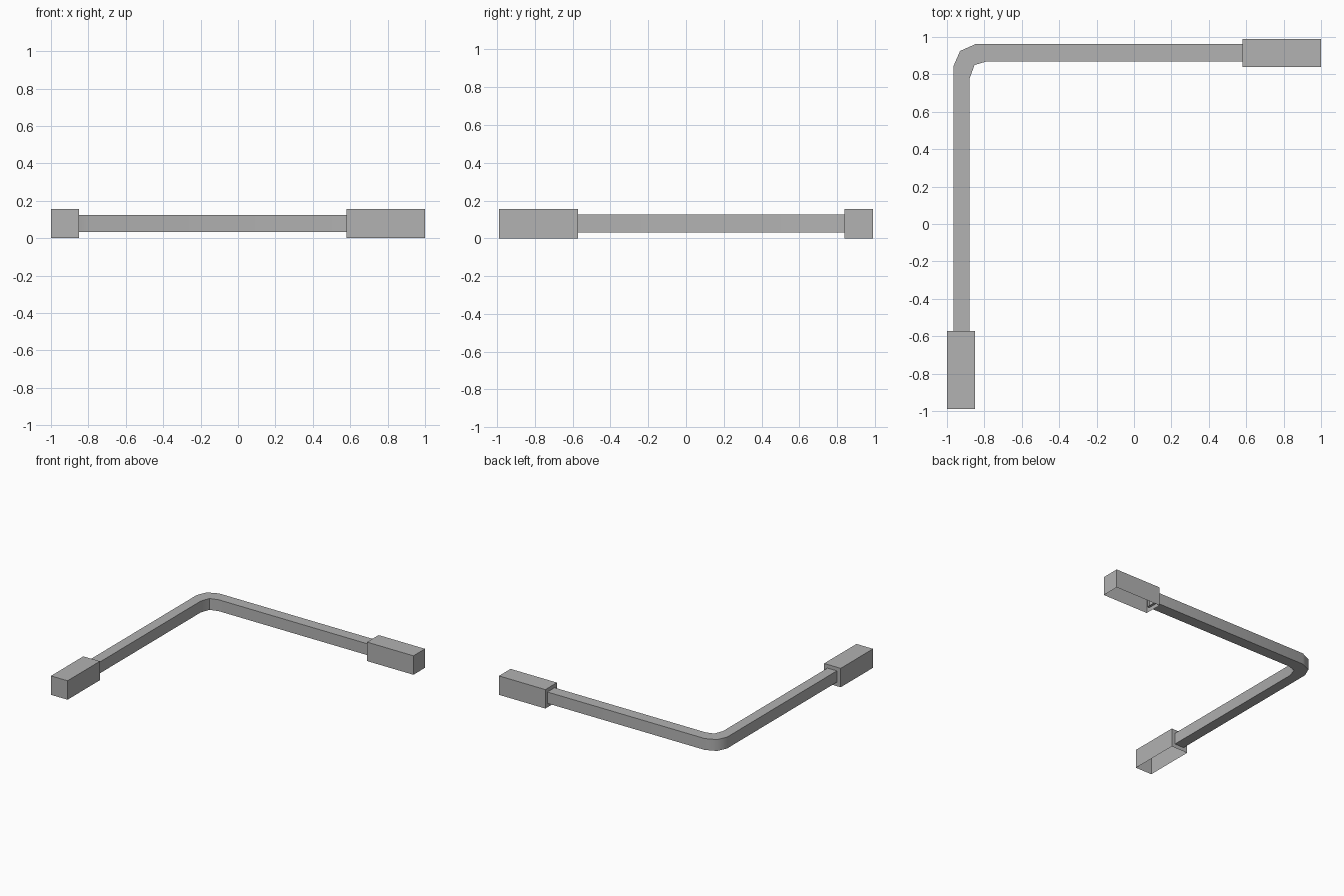
import bpy
import bmesh
import math

cube = bpy.data.objects.get("Cube")
if cube:
    bpy.data.objects.remove(cube, do_unlink=True)

grey = bpy.data.materials.new("plain grey")
grey.use_nodes = True
colour = (0.445, 0.445, 0.445, 1)
grey.diffuse_color = colour
grey.node_tree.nodes["Principled BSDF"].inputs["Base Color"].default_value = colour


def finish(bm, name):
    bmesh.ops.recalc_face_normals(bm, faces=bm.faces)
    mesh = bpy.data.meshes.new(name)
    bm.to_mesh(mesh)
    bm.free()
    mesh.materials.append(grey)
    obj = bpy.data.objects.new(name, mesh)
    bpy.context.collection.objects.link(obj)
    return obj


def end_sleeve(name, x0, x1, y0, y1, height=0.155):
    """Box with an open underside."""
    bm = bmesh.new()
    bmesh.ops.create_cube(bm, size=1)
    for v in bm.verts:
        v.co.x = x1 if v.co.x > 0 else x0
        v.co.y = y1 if v.co.y > 0 else y0
        v.co.z = height if v.co.z > 0 else 0
    bmesh.ops.recalc_face_normals(bm, faces=bm.faces)
    under = [f for f in bm.faces if f.normal.z < -0.5]
    bmesh.ops.delete(bm, geom=under, context='FACES_ONLY')
    return finish(bm, name)


def bent_bar(name, outer, inner, z0, z1):
    """Square tube through matching outer and inner corner points."""
    bm = bmesh.new()
    rings = []
    for o, i in zip(outer, inner):
        rings.append([bm.verts.new((*p, z))
                      for p, z in ((o, z0), (o, z1), (i, z1), (i, z0))])
    for a, b in zip(rings, rings[1:]):
        for k in range(4):
            n = (k + 1) % 4
            bm.faces.new((a[k], a[n], b[n], b[k]))
    return finish(bm, name)


# Bar with a softly bent corner, its ends tucked into the sleeves
outer = [(-0.965, -0.59), (-0.965, 0.845), (-0.93, 0.925), (-0.845, 0.963), (0.6, 0.963)]
inner = [(-0.88, -0.59), (-0.88, 0.775), (-0.853, 0.85), (-0.785, 0.87), (0.6, 0.87)]
bar = bent_bar("bent_bar", outer, inner, 0.032, 0.125)
bpy.ops.object.select_all(action='DESELECT')
bpy.context.view_layer.objects.active = bar
bar.select_set(True)
bpy.ops.object.shade_smooth_by_angle(angle=math.radians(50))

# Sleeves at the two ends
end_sleeve("front_sleeve", -1.0, -0.85, -0.99, -0.572)
end_sleeve("left_sleeve", 0.58, 1.0, 0.84, 0.99)
